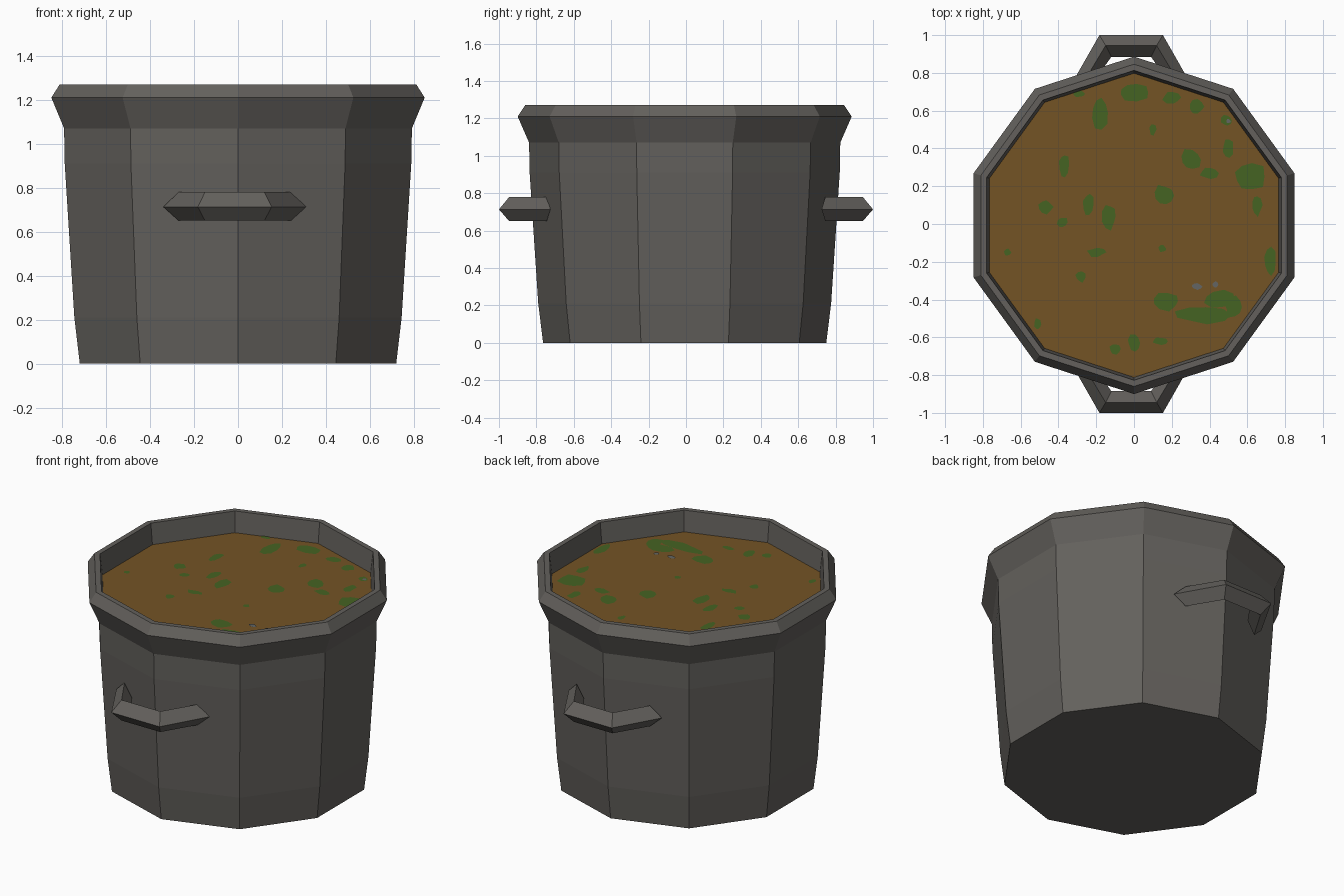
import bpy, bmesh, math, random

if "Cube" in bpy.data.objects:
    bpy.data.objects.remove(bpy.data.objects["Cube"])

random.seed(4)
CY = -0.007      # pot centre in y
SOUP_Z = 1.14


def material(name, rgb):
    m = bpy.data.materials.new(name)
    m.diffuse_color = (*rgb, 1)
    m.use_nodes = True
    m.node_tree.nodes["Principled BSDF"].inputs["Base Color"].default_value = m.diffuse_color
    return m


def finish(name, bm, mat, recalc=True):
    if recalc:
        bmesh.ops.recalc_face_normals(bm, faces=bm.faces)
    me = bpy.data.meshes.new(name)
    bm.to_mesh(me)
    bm.free()
    me.materials.append(mat)
    ob = bpy.data.objects.new(name, me)
    bpy.context.collection.objects.link(ob)
    return ob


def loft(bm, rings, closed_ends=True):
    """Skin a list of equal-length rings of points, capping both ends."""
    vs = [[bm.verts.new(p) for p in r] for r in rings]
    n = len(vs[0])
    for a, b in zip(vs, vs[1:]):
        for i in range(n):
            j = (i + 1) % n
            bm.faces.new((a[i], a[j], b[j], b[i]))
    if closed_ends:
        bm.faces.new(vs[0])
        bm.faces.new(vs[-1])


def decagon(r, z):
    return [(r * math.cos(math.radians(18 + 36 * k)),
             CY + r * math.sin(math.radians(18 + 36 * k)), z) for k in range(10)]


iron = material("dark iron", (0.125, 0.118, 0.108))
broth = material("brown broth", (0.175, 0.088, 0.018))
herb = material("green herb", (0.060, 0.125, 0.016))
fleck = material("grey fleck", (0.125, 0.130, 0.125))

# pot: ten-sided wall, flared rim and inner lip, closed under the soup
profile = [(0.757, 0), (0.783, 0.21), (0.829, 0.91), (0.832, 1.07), (0.893, 1.21),
           (0.853, 1.27), (0.82, 1.27), (0.803, 1.12)]
bm = bmesh.new()
loft(bm, [decagon(r, z) for r, z in profile])
finish("pot", bm, iron)

# soup surface
bm = bmesh.new()
bm.faces.new([bm.verts.new(p) for p in decagon(0.805, SOUP_Z)])
finish("soup", bm, broth, False)

# handles: diamond section swept along three straight runs
end = [(0.325, 0.725, 0.713), (0.255, 0.745, 0.78), (0.19, 0.765, 0.713), (0.255, 0.745, 0.65)]
mid = [(0.168, 1.0, 0.713), (0.135, 0.945, 0.78), (0.105, 0.885, 0.713), (0.135, 0.945, 0.65)]
for name, side in (("front_handle", -1), ("back_handle", 1)):
    rings = [[(sx * x - 0.015, side * y, z) for x, y, z in ring]
             for sx, ring in ((-1, end), (-1, mid), (1, mid), (1, end))]
    bm = bmesh.new()
    loft(bm, rings)
    finish(name, bm, iron)


# floating pieces: thin irregular patches (x, y, half width, half depth)
def patches(name, spots, mat, z):
    bm = bmesh.new()
    for x, y, w, d in spots:
        ring = []
        for k in range(9):
            a = math.tau * k / 9
            s = random.uniform(0.75, 1.1)
            ring.append(bm.verts.new((x + w * s * math.cos(a), y + d * s * math.sin(a), z)))
        bm.faces.new(ring)
    finish(name, bm, mat, False)


herbs = [
    (-.18, .59, .05, .09), (.0, .70, .09, .05), (-.29, .69, .03, .02), (.2, .67, .05, .035),
    (.33, .62, .04, .04), (-.37, .31, .03, .07), (-.47, .09, .04, .04), (-.38, .01, .03, .03),
    (-.13, .04, .04, .07), (-.24, .1, .03, .06), (.3, .34, .06, .06), (.16, .15, .06, .06),
    (.4, .27, .05, .035), (.61, .25, .09, .08), (.65, .1, .03, .06), (.5, .4, .03, .05),
    (.49, .55, .03, .03), (.1, .5, .02, .03), (-.2, -.15, .05, .025), (-.28, -.28, .03, .03),
    (.15, -.13, .02, .02), (.72, -.2, .035, .08), (.36, -.48, .15, .05), (.17, -.41, .08, .05),
    (.46, -.4, .09, .05), (.53, -.44, .05, .06), (0, -.63, .035, .05), (-.1, -.66, .03, .03),
    (.14, -.62, .04, .02), (-.51, -.53, .02, .035), (-.67, -.15, .02, .02)]
patches("herb_pieces", herbs, herb, SOUP_Z + 0.002)
patches("grey_flecks", [(.33, -.33, .03, .018), (.43, -.32, .016, .016), (.5, .545, .012, .012)],
        fleck, SOUP_Z + 0.004)
